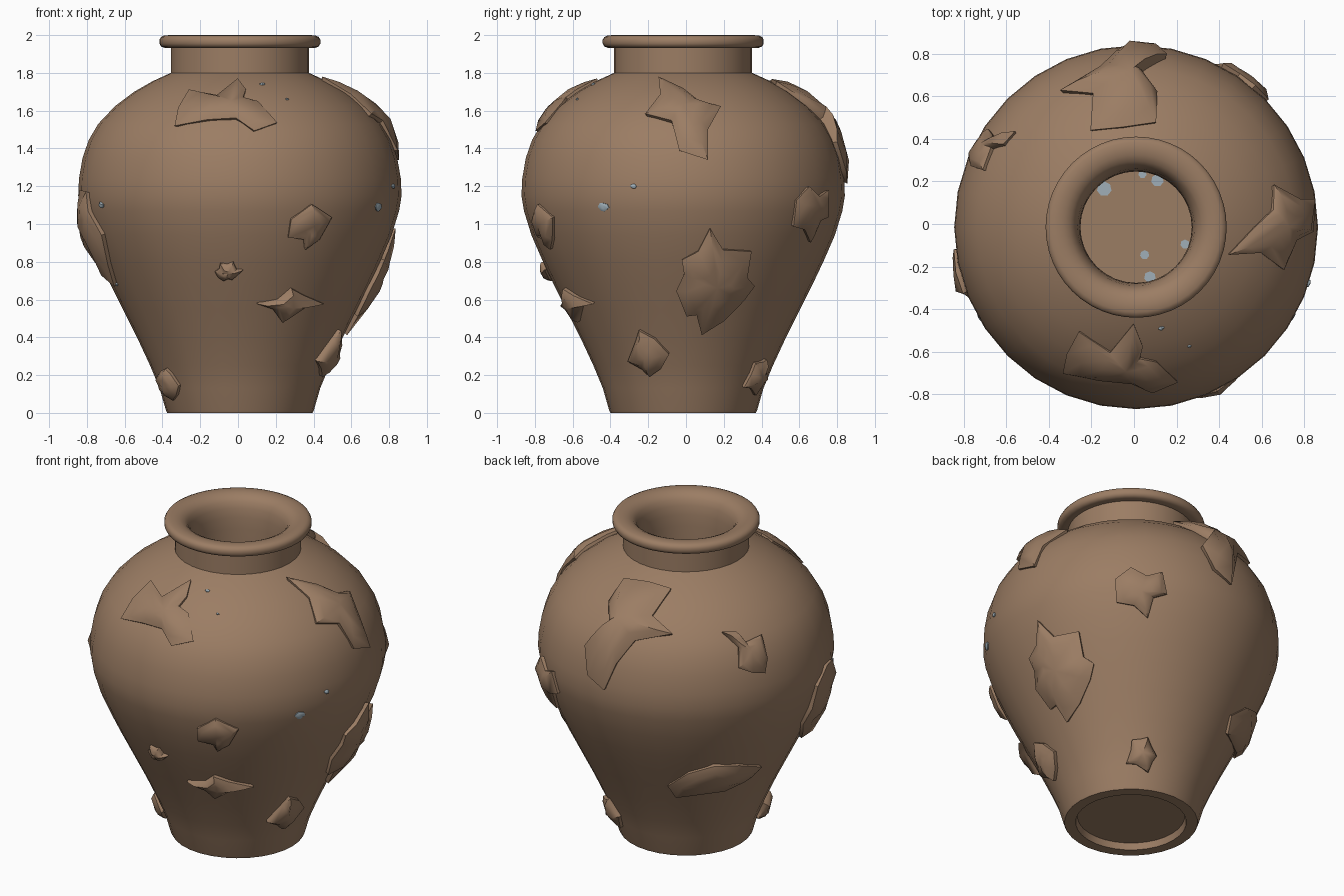
import bpy, bmesh, math, random
from mathutils import Vector

if "Cube" in bpy.data.objects:
    bpy.data.objects.remove(bpy.data.objects["Cube"])

CENTRE = Vector((0.01, -0.015, 0))


def material(name, rgb):
    m = bpy.data.materials.new(name)
    m.diffuse_color = (*rgb, 1)
    m.use_nodes = True
    m.node_tree.nodes["Principled BSDF"].inputs["Base Color"].default_value = m.diffuse_color
    return m


CLAY = material("brown clay", (0.33, 0.205, 0.127))
BLUE = material("pale blue grey", (0.35, 0.43, 0.48))


def finish(bm, name, mat, angle=35):
    bmesh.ops.recalc_face_normals(bm, faces=bm.faces)
    me = bpy.data.meshes.new(name)
    bm.to_mesh(me)
    bm.free()
    ob = bpy.data.objects.new(name, me)
    ob.location = CENTRE
    bpy.context.collection.objects.link(ob)
    me.materials.append(mat)
    bpy.ops.object.select_all(action='DESELECT')
    ob.select_set(True)
    bpy.context.view_layer.objects.active = ob
    bpy.ops.object.shade_smooth_by_angle(angle=math.radians(angle))
    return ob


def lathe(name, profile, sides, angle=35):
    bm = bmesh.new()
    vs = [bm.verts.new((r, 0, z)) for r, z in profile]
    es = [bm.edges.new(p) for p in zip(vs, vs[1:])]
    bmesh.ops.spin(bm, geom=vs + es, axis=(0, 0, 1), cent=(0, 0, 0),
                   angle=math.tau, steps=sides, use_merge=True)
    bmesh.ops.remove_doubles(bm, verts=bm.verts, dist=1e-4)
    return finish(bm, name, CLAY, angle)


# Jar body: outer wall, neck, inner wall, floor and recessed foot
OUTER = [(0.385, 0), (0.392, 0.015), (0.425, 0.13), (0.475, 0.25), (0.54, 0.39), (0.615, 0.54),
         (0.685, 0.68), (0.742, 0.8), (0.803, 0.94), (0.843, 1.07), (0.856, 1.15), (0.852, 1.24),
         (0.833, 1.35), (0.8, 1.445), (0.75, 1.53), (0.66, 1.625), (0.56, 1.7),
         (0.46, 1.757), (0.37, 1.798)]
inner = [(r - 0.04, z - 0.02) for r, z in reversed(OUTER[2:-4])]
lathe("jar_body", [(0, 0.04), (0.31, 0.04), (0.32, 0)] + OUTER + [(0.365, 1.8), (0.365, 1.95)], 32)
lathe("jar_inside", [(0.262, 1.64), (0.36, 1.63)] + inner + [(0, 0.11)], 32)

# Rounded rim whose inner side runs down into the throat
rim = [(0.365, 1.935), (0.40, 1.933), (0.418, 1.94), (0.426, 1.955), (0.426, 1.975), (0.418, 1.99),
       (0.4, 1.998), (0.37, 2.0), (0.34, 1.996), (0.31, 1.982), (0.29, 1.96), (0.275, 1.925),
       (0.266, 1.87), (0.262, 1.8), (0.262, 1.64)]
lathe("rim_and_throat", rim, 48, 70)


# Surface lookup: distance along the outer wall -> radius, height, normal
def wall(s):
    for (r0, z0), (r1, z1) in zip(OUTER, OUTER[1:]):
        d = math.hypot(r1 - r0, z1 - z0)
        if s <= d or (r1, z1) == OUTER[-1]:
            t = max(0, min(1, s / d))
            return r0 + (r1 - r0) * t, z0 + (z1 - z0) * t, (z1 - z0) / d, (r0 - r1) / d
        s -= d


def length_to(z):
    s = 0
    for (r0, z0), (r1, z1) in zip(OUTER, OUTER[1:]):
        d = math.hypot(r1 - r0, z1 - z0)
        if z <= z1:
            return s + d * (z - z0) / (z1 - z0)
        s += d
    return s


def star(w, h, points, seed, spike=0.2):
    """Ragged outline of width w and height h."""
    rng = random.Random(seed)
    out = []
    for i in range(points * 2):
        a = math.pi * (i + rng.uniform(-0.35, 0.35)) / points
        k = (1 if i % 2 == 0 else 1 - spike) * rng.uniform(0.8, 1.1)
        out.append((w / 2 * k * math.cos(a), h / 2 * k * math.sin(a)))
    return out


def patch(name, az, z, outline, lift=0.035, mat=CLAY, seed=1):
    """Domed flake that follows the wall; outline is (sideways, up) around its centre."""
    rng = random.Random(seed)
    s0, az = length_to(z), math.radians(az)
    bm = bmesh.new()

    def put(u, v, h):
        r, zz, nr, nz = wall(s0 + v)
        a = az + u / r
        rad = r + nr * h
        return bm.verts.new((rad * math.cos(a), rad * math.sin(a), zz + nz * h))

    rings = []
    for k, h in ((0.96, -0.02), (1, lift * 0.35), (0.72, lift * 0.8), (0.38, lift)):
        rings.append([put(u * k, v * k, h * rng.uniform(0.8, 1.15)) for u, v in outline])
    top = put(0, 0, lift * 1.05)
    n = len(outline)
    for lo, hi in zip(rings, rings[1:]):
        for i in range(n):
            bm.faces.new((lo[i], lo[(i + 1) % n], hi[(i + 1) % n], hi[i]))
    for i in range(n):
        bm.faces.new((rings[-1][i], rings[-1][(i + 1) % n], top))
    return finish(bm, name, mat, 45)


# Large lobed flakes on the shoulder and belly
patch("front_shoulder_flake", -94, 1.625,
      [(-.3, -.15), (-.29, -.02), (-.24, .13), (-.08, .08), (.02, .25), (.07, .13),
       (.06, .06), (.14, .03), (.25, -.13), (.13, -.18), (.03, -.1), (-.12, -.11)], 0.035)
patch("right_shoulder_flake", 0, 1.6,
      [(-.13, .29), (0, .17), (.08, .06), (.2, .02), (.13, -.14), (.13, -.31),
       (-.02, -.26), (-.06, -.09), (-.2, -.04), (-.12, .12)], 0.05)
patch("back_shoulder_flake", 92, 1.59,
      [(.2, .25), (.05, .28), (-.11, .25), (-.12, .08), (-.05, -.05), (-.17, -.2), (-.12, -.36),
       (0, -.42), (.06, -.25), (.14, -.1), (.34, -.04), (.18, .06)], 0.06)
patch("big_right_flake", 14, 0.69,
      [(-.06, .32), (.02, .2), (.18, .19), (.17, .04), (.22, -.01), (.17, -.1), (.07, -.22),
       (-.04, -.3), (-.08, -.18), (-.13, -.19), (-.2, -.04), (-.17, .06), (-.19, .14),
       (-.11, .19)], 0.065)
patch("wide_front_flake", -65, 0.575,
      [(-.19, .01), (-.08, .03), (-.02, .1), (.06, .06), (.2, .01), (.1, 0),
       (-.03, -.1), (-.1, -.02)], 0.05)
patch("wide_back_left_flake", 141, 0.6,
      [(-.28, -.04), (-.18, .08), (-.04, .14), (.12, .11), (.28, .04), (.22, -.04),
       (.06, -.1), (-.22, -.14)], 0.05)
patch("front_right_flake", -63, 1.0,
      [(-.12, .03), (-.01, .11), (.12, .04), (.06, -.08), (-.01, -.14), (-.03, -.08),
       (-.12, -.07)], 0.045)
patch("back_left_flake", 152, 1.45,
      [(-.13, .14), (-.05, .13), (-.01, .06), (.1, .08), (.11, -.06), (.08, -.14), (0, -.12),
       (-.08, -.08), (-.06, .04)], 0.045)
patch("back_right_flake", 54, 1.05,
      [(-.15, .08), (-.06, .15), (.03, .1), (.12, .13), (.15, .0), (.07, -.03),
       (.04, -.15), (-.04, -.08), (-.14, -.06)], 0.05)

# Smaller ragged flakes: name, azimuth, height, width, tall, spikes, seed, lift
FLAKES = [
    ("small_front_flake", -95, .75, .15, .12, 6, 2, .035),
    ("lower_right_flake", -22, .31, .24, .28, 4, 5, .055),
    ("lower_back_flake", 58, .2, .2, .22, 5, 7, .05),
    ("left_flake", 196, .95, .32, .58, 5, 12, .06),
    ("lower_left_flake", 211, .16, .19, .22, 5, 13, .05),
]
for name, az, z, w, h, n, seed, lift in FLAKES:
    patch(name, az, z, star(w, h, n, seed), lift, CLAY, seed)

# Tiny pale specks on the wall
for i, (az, z, w) in enumerate([(-76, 1.74, .03), (-66, 1.66, .02), (-150, 1.1, .05),
                                (-30, 1.09, .075), (-18, 1.2, .04), (-162, .68, .025)]):
    patch(f"wall_speck_{i + 1}", az, z, star(w, w * .7, 4, i, .1), 0.008, BLUE)

# Pale specks lying on the floor inside
for i, (x, y, w) in enumerate([(-.15, .18, .035), (.1, .22, .03), (.03, .25, .02),
                               (.04, -.13, .022), (.065, -.235, .028), (.23, -.08, .022)]):
    bm = bmesh.new()
    bmesh.ops.create_circle(bm, cap_ends=True, segments=7, radius=w)
    bmesh.ops.translate(bm, verts=bm.verts, vec=(x, y, 0.114))
    finish(bm, f"floor_speck_{i + 1}", BLUE)
